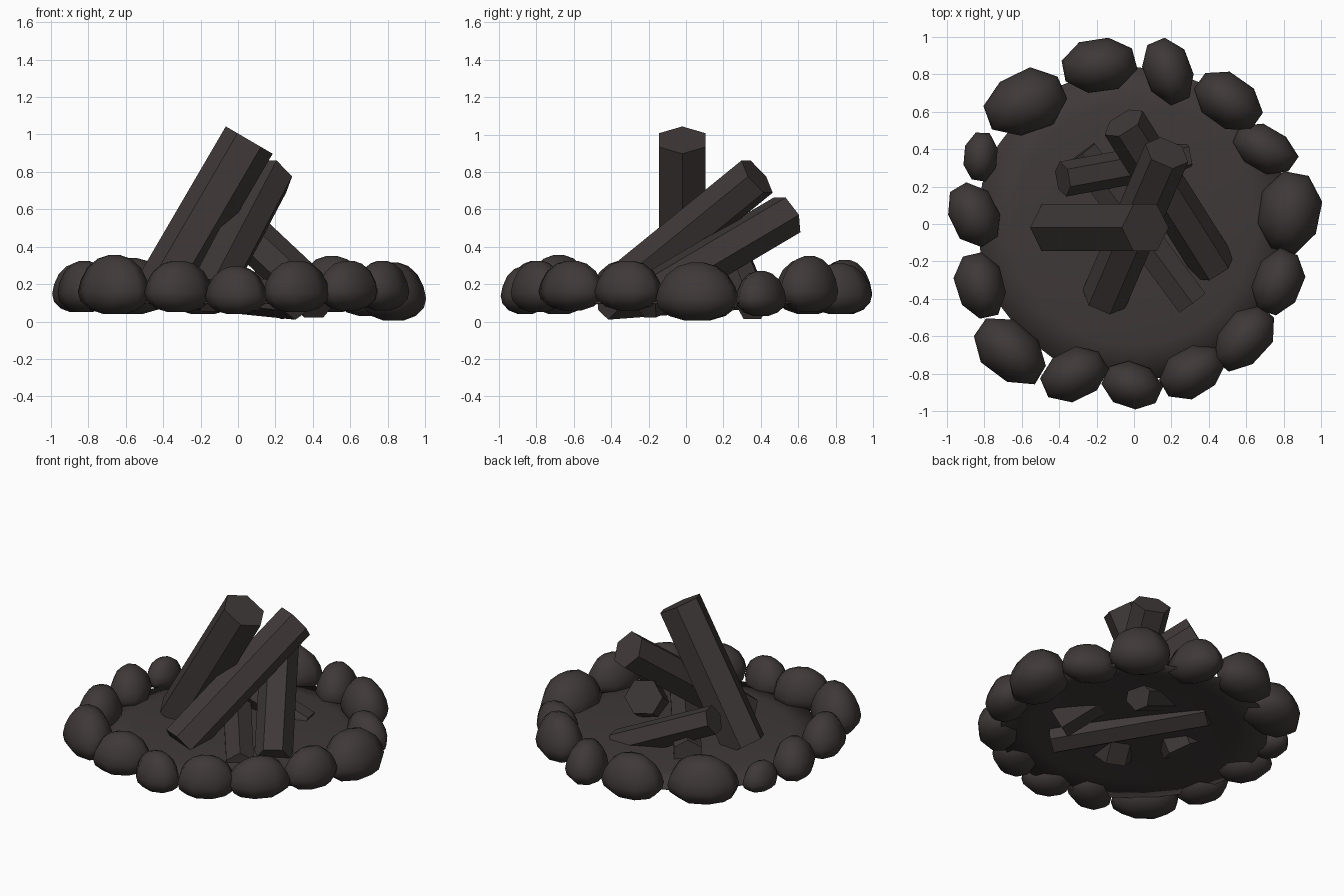
import bpy, bmesh, math, random
from mathutils import Vector, Matrix

if "Cube" in bpy.data.objects:
    bpy.data.objects.remove(bpy.data.objects["Cube"])

random.seed(4)
char = bpy.data.materials.new("charcoal")
char.diffuse_color = (0.050, 0.041, 0.040, 1)
char.use_nodes = True
char.node_tree.nodes["Principled BSDF"].inputs["Base Color"].default_value = char.diffuse_color


def finish(name, bm, smooth):
    bmesh.ops.recalc_face_normals(bm, faces=bm.faces)
    me = bpy.data.meshes.new(name)
    bm.to_mesh(me)
    bm.free()
    me.materials.append(char)
    for p in me.polygons:
        p.use_smooth = smooth
    ob = bpy.data.objects.new(name, me)
    bpy.context.collection.objects.link(ob)
    return ob


def rings(bm, loops):
    """Skin a stack of equal vertex loops and cap both ends."""
    vs = [[bm.verts.new(c) for c in loop] for loop in loops]
    n = len(vs[0])
    for a, b in zip(vs, vs[1:]):
        for i in range(n):
            j = (i + 1) % n
            bm.faces.new((a[i], a[j], b[j], b[i]))
    bm.faces.new(vs[0][::-1])
    bm.faces.new(vs[-1])


# Stone: eight-sided rounded dome with a tapered underside
STONE = [(0.3, 0.0), (0.68, 0.08), (0.93, 0.22), (1.0, 0.38), (0.92, 0.58),
         (0.74, 0.79), (0.46, 0.94), (0.17, 1.0)]


def stone(name, x, y, length, width, angle, z0, z1):
    bm = bmesh.new()
    wob = [random.uniform(0.96, 1.05) for _ in range(8)]
    rot = Matrix.Rotation(math.radians(angle), 3, 'Z')
    loops = []
    for r, h in STONE:
        loop = []
        for i in range(8):
            a = math.tau * (i + 0.5) / 8
            p = rot @ Vector((math.cos(a) * length / 2, math.sin(a) * width / 2, 0))
            p *= r * wob[i] * 1.03
            loop.append((x + p.x, y + p.y, z0 + (z1 - z0) * h))
        loops.append(loop)
    rings(bm, loops)
    finish(name, bm, True)


# Log: hexagonal prism between two points, rolled about its axis
def log(name, p, q, r, roll=0):
    p, q = Vector(p), Vector(q)
    w = (q - p).normalized()
    u = (Vector((0, 0, 1)) - w * w.z).normalized()
    v = w.cross(u)
    angles = [math.radians(60 * k + roll) for k in range(6)]
    bm = bmesh.new()
    rings(bm, [[c + r * (u * math.cos(a) + v * math.sin(a)) for a in angles]
               for c in (p, q)])
    finish(name, bm, False)


# Ring of stones: x, y, length, width, angle, bottom, top
STONES = [
    (-0.19, 0.85, 0.41, 0.29, 10, 0.04, 0.33),
    (0.18, 0.82, 0.36, 0.26, -68, 0.04, 0.31),
    (0.50, 0.66, 0.39, 0.27, -35, 0.05, 0.35),
    (0.70, 0.40, 0.36, 0.24, -28, 0.03, 0.27),
    (0.83, 0.06, 0.43, 0.33, 80, 0.005, 0.315),
    (0.77, -0.31, 0.37, 0.26, 70, 0.06, 0.325),
    (0.59, -0.61, 0.40, 0.26, 50, 0.06, 0.325),
    (0.31, -0.79, 0.37, 0.26, 30, 0.05, 0.325),
    (-0.01, -0.86, 0.32, 0.25, -20, 0.04, 0.295),
    (-0.32, -0.80, 0.36, 0.27, 25, 0.05, 0.325),
    (-0.66, -0.68, 0.43, 0.29, -38, 0.04, 0.355),
    (-0.82, -0.33, 0.37, 0.26, -75, 0.05, 0.325),
    (-0.855, 0.05, 0.36, 0.26, -60, 0.05, 0.31),
    (-0.82, 0.36, 0.27, 0.19, 85, 0.07, 0.26),
    (-0.58, 0.65, 0.45, 0.33, 22, 0.04, 0.34),
]
for i, s in enumerate(STONES):
    stone("ring_stone_%02d" % (i + 1), *s)

# Logs leaning together
log("tall_log", (-0.43, -0.02, 0.13), (0.06, -0.02, 0.97), 0.145)
log("front_log", (-0.16, -0.40, 0.14), (0.175, 0.38, 0.775), 0.124, 30)
log("back_log", (0.43, -0.23, 0.115), (-0.055, 0.54, 0.57), 0.12, 30)
log("low_log", (0.31, -0.42, 0.11), (-0.28, 0.38, 0.17), 0.1)
log("small_log", (0.27, 0.36, 0.09), (-0.38, 0.24, 0.385), 0.095, 30)

# Ash bed: thin raised disc under the logs
bm = bmesh.new()
bed = [(0.84, 0.095), (0.84, 0.105), (0.65, 0.135), (0.4, 0.15), (0.15, 0.155)]
under = [(0.15, 0.145), (0.4, 0.14), (0.65, 0.125)]
rings(bm, [[(r * math.cos(math.tau * k / 24), r * math.sin(math.tau * k / 24), z)
            for k in range(24)] for r, z in under + bed])
finish("ash_bed", bm, True)
